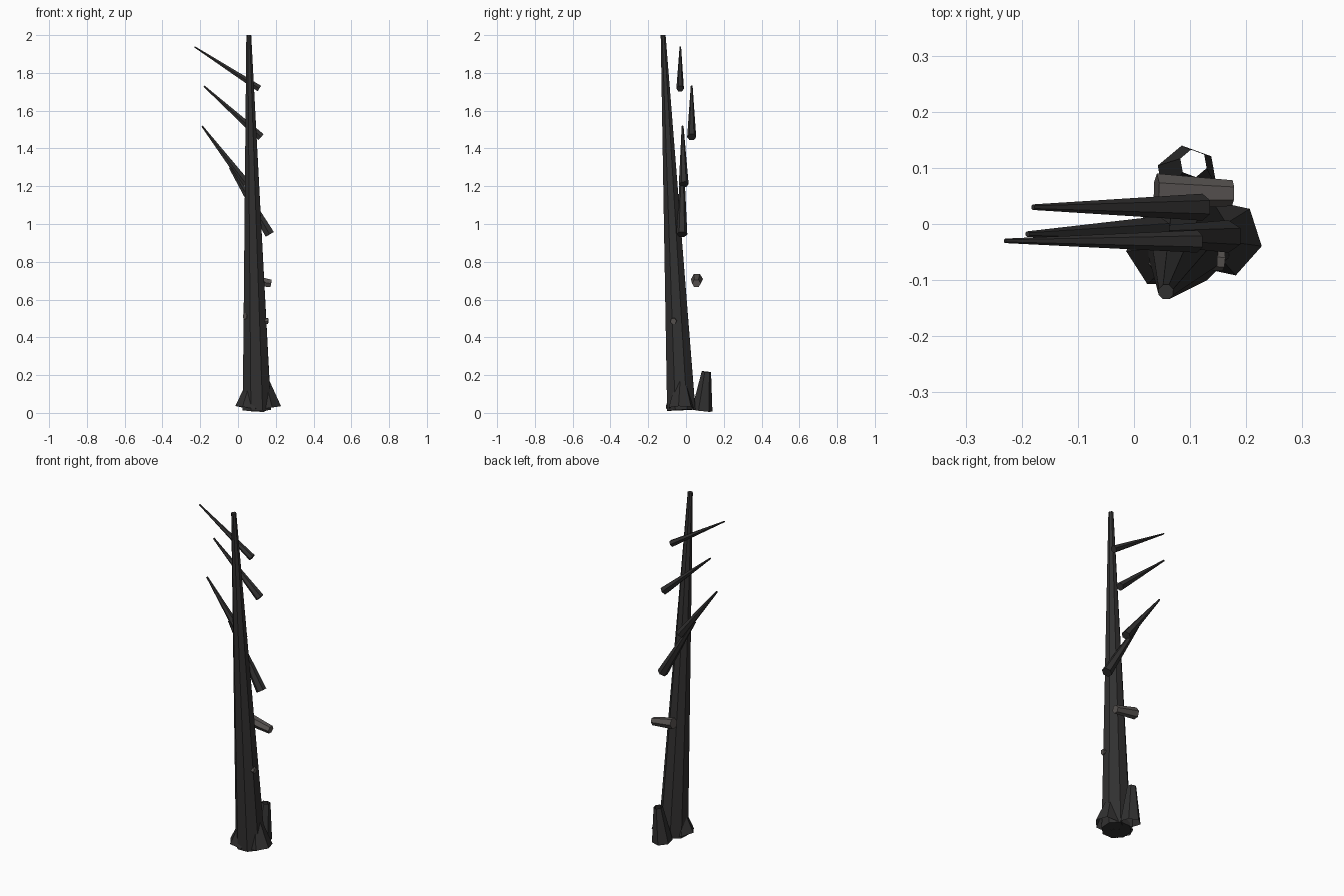
import bpy, bmesh, math
from mathutils import Vector, Matrix

cube = bpy.data.objects.get("Cube")
if cube:
    bpy.data.objects.remove(cube, do_unlink=True)


def material(name, rgb):
    m = bpy.data.materials.new(name)
    m.use_nodes = True
    m.diffuse_color = (*rgb, 1)
    m.node_tree.nodes["Principled BSDF"].inputs["Base Color"].default_value = (*rgb, 1)
    return m


bark = material("charred bark", (0.031, 0.030, 0.030))
wood = material("grey wood", (0.10, 0.09, 0.085))


def limb(name, start, end, r0, r1, mat, sides=6, capped=True, turn=0.0):
    """Tapered flat-sided limb running from start to end."""
    a, b = Vector(start), Vector(end)
    axis = b - a
    bm = bmesh.new()
    bmesh.ops.create_cone(bm, cap_ends=capped, segments=sides, radius1=r0,
                          radius2=r1, depth=axis.length)
    # Swing the upright cone onto its axis without twisting it
    swing = Vector((0, 0, 1)).rotation_difference(axis).to_matrix().to_4x4()
    spin = Matrix.Rotation(math.radians(turn), 4, "Z")
    bm.transform(Matrix.Translation((a + b) / 2) @ swing @ spin)
    mesh = bpy.data.meshes.new(name)
    bm.to_mesh(mesh)
    bm.free()
    mesh.materials.append(mat)
    obj = bpy.data.objects.new(name, mesh)
    bpy.context.collection.objects.link(obj)
    return obj


# Leaning trunk
limb("trunk", (0.10, -0.025, 0.015), (0.057, -0.121, 2.0), 0.081, 0.014, bark, sides=8, turn=22)

# Bare branches, all sweeping to one side
limb("top_branch", (0.113, -0.031, 1.717), (-0.23, -0.03, 1.938), 0.02, 0.004, bark)
limb("upper_branch", (0.122, 0.03, 1.46), (-0.18, 0.03, 1.73), 0.024, 0.005, bark)
limb("middle_branch", (0.045, -0.012, 1.21), (-0.19, -0.018, 1.518), 0.026, 0.005, bark)
limb("lower_branch", (0.168, -0.022, 0.945), (-0.04, -0.02, 1.30), 0.029, 0.01, bark)

# Broken stubs
limb("back_stub", (0.04, 0.058, 0.708), (0.175, 0.055, 0.685), 0.032, 0.023, wood)
limb("left_stub", (0.09, -0.06, 0.495), (0.16, -0.067, 0.485), 0.019, 0.017, wood)
limb("right_stub", (0.075, -0.05, 0.51), (0.036, -0.083, 0.512), 0.019, 0.017, wood)

# Flared open-ended roots
limb("left_root", (0.16, -0.025, 0.025), (0.132, -0.025, 0.205), 0.070, 0.018, bark, capped=False, turn=18)
limb("right_root", (0.055, -0.045, 0.025), (0.085, -0.04, 0.205), 0.070, 0.018, bark, capped=False, turn=33)
limb("back_root", (0.095, 0.085, 0.012), (0.106, 0.108, 0.218), 0.056, 0.025, bark, capped=False, turn=10)
